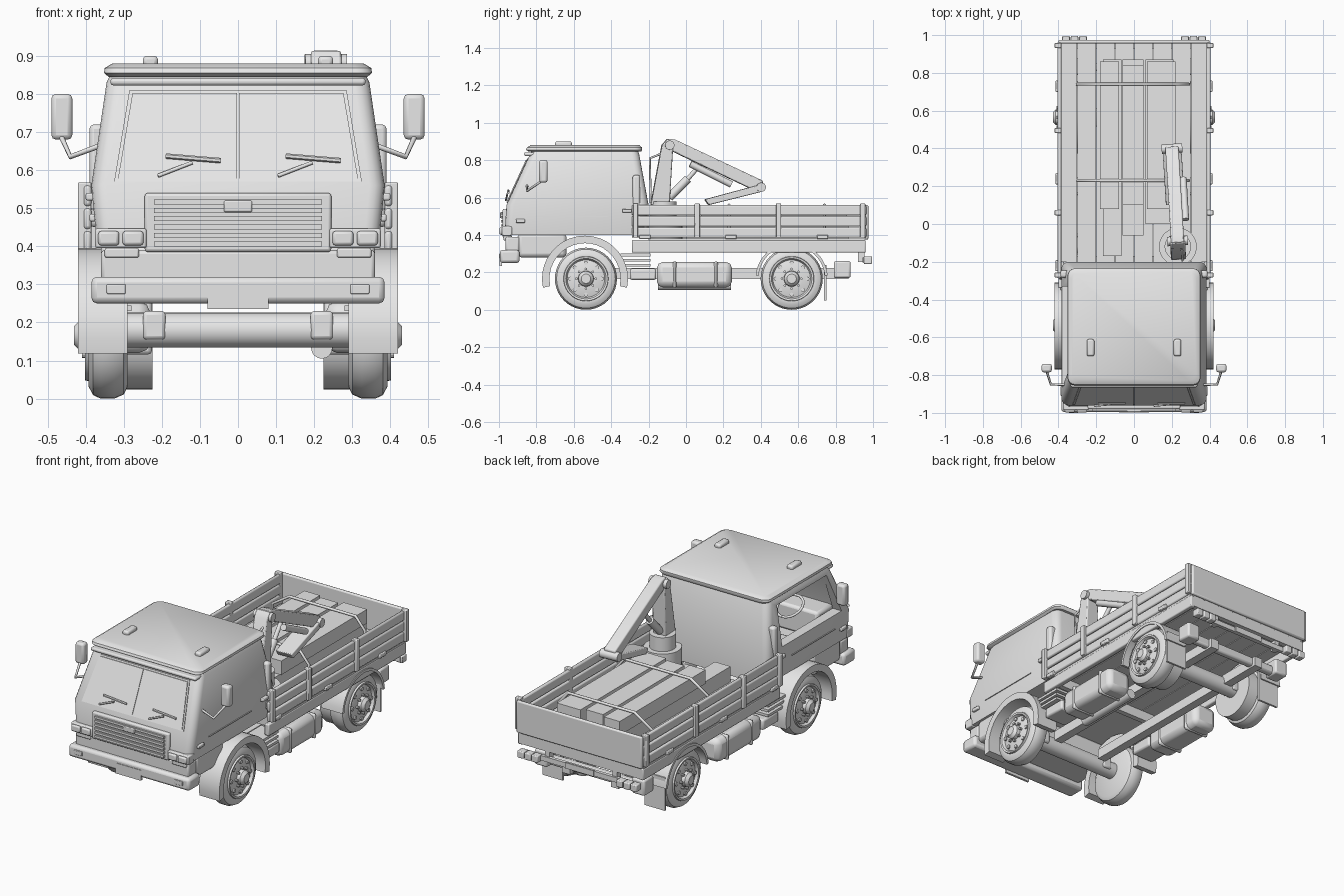
import bpy, bmesh, math
from mathutils import Vector

cube = bpy.data.objects.get("Cube")
if cube:
    bpy.data.objects.remove(cube)

grey = bpy.data.materials.new("light_grey")
grey.use_nodes = True
colour = (0.8, 0.8, 0.8, 1)
grey.diffuse_color = colour
grey.node_tree.nodes["Principled BSDF"].inputs["Base Color"].default_value = colour
made = []


def register(obj, mirror, bevel=0):
    bpy.context.collection.objects.link(obj)
    obj.data.materials.append(grey)
    if bevel:
        mod = obj.modifiers.new("rounding", "BEVEL")
        mod.width, mod.segments, mod.limit_method = bevel, 2, "ANGLE"
    if mirror:
        obj.modifiers.new("other_side", "MIRROR")
    return obj


def add(name, bm, mirror=False, bevel=0):
    bmesh.ops.recalc_face_normals(bm, faces=bm.faces)
    mesh = bpy.data.meshes.new(name)
    bm.to_mesh(mesh)
    bm.free()
    obj = register(bpy.data.objects.new(name, mesh), mirror, bevel)
    made.append(obj)
    return obj


def loft(name, rings, mirror=False, bevel=0):
    """Skin a list of closed rings and cap both ends."""
    bm = bmesh.new()
    loops = [[bm.verts.new(p) for p in ring] for ring in rings]
    for low, high in zip(loops, loops[1:]):
        for i in range(len(low)):
            j = (i + 1) % len(low)
            bm.faces.new((low[i], low[j], high[j], high[i]))
    bm.faces.new(loops[0])
    bm.faces.new(loops[-1])
    return add(name, bm, mirror, bevel)


def box(name, x, y, z, mirror=False, bevel=0):
    rings = [[(x[0], y[0], h), (x[1], y[0], h), (x[1], y[1], h), (x[0], y[1], h)] for h in z]
    return loft(name, rings, mirror, bevel)


def prism(name, profile, x, mirror=False, bevel=0):
    """Extrude a side profile of (y, z) points across x."""
    return loft(name, [[(w, y, z) for y, z in profile] for w in x], mirror, bevel)


def rod(name, start, end, radius, mirror=False, sides=16):
    a, b = Vector(start), Vector(end)
    bm = bmesh.new()
    bmesh.ops.create_cone(bm, cap_ends=True, segments=sides, radius1=radius,
                          radius2=radius, depth=(b - a).length)
    bm.transform((b - a).to_track_quat("Z", "Y").to_matrix().to_4x4())
    bmesh.ops.translate(bm, vec=(a + b) / 2, verts=bm.verts)
    return add(name, bm, mirror)


def tube(name, points, radius, mirror=False):
    curve = bpy.data.curves.new(name, "CURVE")
    curve.dimensions, curve.bevel_depth, curve.bevel_resolution = "3D", radius, 2
    curve.use_fill_caps = True
    spline = curve.splines.new("POLY")
    spline.points.add(len(points) - 1)
    for point, co in zip(spline.points, points):
        point.co = (*co, 1)
    return register(bpy.data.objects.new(name, curve), mirror)


def rounded(half, front, back, z, radius=0.04):
    """Rounded rectangle ring at height z."""
    ring = []
    corners = [(half, back, 0), (-half, back, 1), (-half, front, 2), (half, front, 3)]
    for x, y, quarter in corners:
        cx, cy = x - math.copysign(radius, x), y + (radius if y == front else -radius)
        for step in range(5):
            t = (quarter + step / 4) * math.pi / 2
            ring.append((cx + radius * math.cos(t), cy + radius * math.sin(t), z))
    return ring


def cut_out(obj, cutter):
    """Subtract the cutter for good and discard it."""
    cutter.hide_render = True
    mod = obj.modifiers.new("cut", "BOOLEAN")
    mod.operation, mod.object, mod.solver = "DIFFERENCE", cutter, "EXACT"
    bpy.context.view_layer.objects.active = obj
    bpy.ops.object.modifier_apply(modifier="cut")
    made.remove(cutter)
    bpy.data.objects.remove(cutter)


# Cab shell, hollowed, with an open window on one side
cab = loft("cab", [rounded(0.37, -0.97, -0.2, 0.4), rounded(0.385, -0.96, -0.2, 0.56),
                   rounded(0.345, -0.835, -0.25, 0.83), rounded(0.33, -0.82, -0.26, 0.86)])
cut_out(cab, prism("interior_cutter", [(-0.9, 0.45), (-0.88, 0.58), (-0.78, 0.815), (-0.3, 0.815), (-0.3, 0.45)],
                   (-0.325, 0.325)))
cut_out(cab, prism("window_cutter", [(-0.87, 0.58), (-0.78, 0.81), (-0.33, 0.81), (-0.33, 0.58)], (-0.6, -0.2)))
loft("roof", [rounded(0.34, -0.84, -0.24, 0.845), rounded(0.352, -0.855, -0.235, 0.855),
              rounded(0.35, -0.85, -0.235, 0.868), rounded(0.33, -0.83, -0.25, 0.88)])
box("sun_visor", (-0.335, 0.335), (-0.865, -0.8), (0.822, 0.842), bevel=0.008)
box("roof_marker", (0.21, 0.25), (-0.7, -0.61), (0.87, 0.9), True, 0.01)
box("cab_floor_panel", (-0.36, 0.36), (-0.9, -0.64), (0.28, 0.41), bevel=0.02)
box("dashboard", (-0.32, 0.32), (-0.89, -0.74), (0.45, 0.6), bevel=0.015)
box("seat_cushion", (0.07, 0.3), (-0.56, -0.33), (0.45, 0.53), True, 0.02)
box("seat_back", (0.07, 0.3), (-0.4, -0.33), (0.52, 0.72), True, 0.02)
bm = bmesh.new()
bmesh.ops.create_circle(bm, segments=24, radius=0.07)
wheel_points = [(v.co.x - 0.2, v.co.y - 0.66, 0.64 - v.co.y / 2) for v in bm.verts]
bm.free()
tube("steering_wheel", wheel_points + wheel_points[:1], 0.007)


# Windscreen plates follow the sloping front
def screen(name, bottom, top, low, high, lift, mirror=False):
    def at(x, z, out):
        return (x, -0.96 + (z - 0.56) * 0.463 - out, z)
    rings = [[at(bottom[0], low, o), at(bottom[1], low, o), at(top[1], high, o), at(top[0], high, o)]
             for o in (-0.001, lift)]
    loft(name, rings, mirror)


screen("windscreen_seal", (-0.325, 0.325), (-0.285, 0.285), 0.57, 0.81, 0.004)
screen("windscreen_glass", (0.003, 0.315), (0.003, 0.277), 0.578, 0.802, 0.008, True)
for shift in (0, 0.315):
    rod("wiper_arm", (shift - 0.21, -0.963, 0.585), (shift - 0.12, -0.955, 0.62), 0.005)
    rod("wiper_blade", (shift - 0.19, -0.95, 0.637), (shift - 0.045, -0.95, 0.625), 0.007, sides=6)

# Grille, lights and bumper
box("grille_frame", (-0.245, 0.245), (-0.98, -0.94), (0.385, 0.54), bevel=0.008)
for i in range(6):
    h = 0.4 + i * 0.022
    box("grille_bar", (-0.22, 0.22), (-0.99, -0.97), (h, h + 0.013))
box("grille_centre_plate", (-0.037, 0.037), (-0.995, -0.97), (0.49, 0.52), bevel=0.004)
box("headlight_frame", (0.24, 0.375), (-0.985, -0.93), (0.395, 0.447), True, 0.006)
for x in (0.248, 0.312):
    box("headlight_lens", (x, x + 0.055), (-0.998, -0.98), (0.402, 0.44), True, 0.008)
box("lower_lamp", (0.26, 0.35), (-0.975, -0.93), (0.37, 0.395), True, 0.005)
box("bumper_upper", (-0.36, 0.36), (-0.965, -0.89), (0.31, 0.39), bevel=0.01)
box("bumper_lower", (-0.385, 0.385), (-0.995, -0.89), (0.25, 0.32), bevel=0.015)
box("fog_lamp", (0.295, 0.345), (-1.0, -0.98), (0.275, 0.3), True, 0.003)
box("front_plate", (-0.08, 0.08), (-0.998, -0.985), (0.235, 0.295))

# Mirrors, stacks and small side details
box("mirror", (0.435, 0.49), (-0.785, -0.74), (0.68, 0.8), True, 0.012)
tube("mirror_arm", [(0.36, -0.85, 0.665), (0.44, -0.85, 0.635), (0.465, -0.77, 0.69)], 0.007, True)
box("air_stack", (0.345, 0.39), (-0.285, -0.245), (0.45, 0.72), True, 0.012)
box("side_indicator", (0.37, 0.39), (-0.91, -0.86), (0.465, 0.485), True, 0.005)
box("door_handle", (0.37, 0.4), (-0.34, -0.29), (0.52, 0.54), True, 0.005)
box("door_trim", (0.37, 0.384), (-0.81, -0.42), (0.495, 0.5), True)

# Wheels: lathed tyre and rim, with nuts and vent caps
wheel_profile = [(0.29, 0), (0.29, 0.135), (0.3, 0.155), (0.325, 0.166), (0.36, 0.166), (0.38, 0.157),
                 (0.392, 0.135), (0.392, 0.12), (0.402, 0.118), (0.4, 0.108), (0.385, 0.1),
                 (0.395, 0.06), (0.395, 0.042), (0.415, 0.04), (0.43, 0.025), (0.43, 0)]
for end, centre in (("front", -0.535), ("rear", 0.565)):
    bm = bmesh.new()
    verts = [bm.verts.new((x, 0, r)) for x, r in wheel_profile]
    edges = [bm.edges.new(pair) for pair in zip(verts, verts[1:])]
    bmesh.ops.spin(bm, geom=verts + edges, cent=(0, 0, 0), axis=(1, 0, 0), angle=math.tau, steps=40)
    bmesh.ops.remove_doubles(bm, verts=bm.verts, dist=0.0005)
    bmesh.ops.translate(bm, vec=(0, centre, 0.166), verts=bm.verts)
    add(end + "_wheel", bm, True)
    for i in range(8):
        c, s = math.cos(i * math.tau / 8), math.sin(i * math.tau / 8)
        for part, ring, size, out in (("nut", 0.052, 0.007, 0.41), ("vent", 0.085, 0.011, 0.397)):
            y, z = centre + ring * c, 0.166 + ring * s
            rod(end + "_wheel_" + part, (0.38, y, z), (out, y, z), size, True, 8)
    rod(end + "_axle", (-0.3, centre, 0.18), (0.3, centre, 0.18), 0.046, sides=24)
    box(end + "_spring_mount", (0.19, 0.25), (centre - 0.05, centre + 0.05), (0.155, 0.23), True, 0.01)
rod("rear_inner_wheel", (0.225, 0.565, 0.166), (0.3, 0.565, 0.166), 0.142, True, 40)


# Wheel arches
def arch(name, centre, inner, outer, x, first, last):
    angles = [math.radians(first + (last - first) * i / 20) for i in range(21)]
    profile = [(centre + outer * math.cos(a), 0.166 + outer * math.sin(a)) for a in angles]
    profile += [(centre + inner * math.cos(a), 0.166 + inner * math.sin(a)) for a in reversed(angles)]
    prism(name, profile, x, True)


arch("front_fender", -0.54, 0.19, 0.23, (0.29, 0.42), -12, 192)
arch("rear_fender", 0.565, 0.178, 0.193, (0.27, 0.405), 5, 175)
box("rear_mudflap", (0.26, 0.39), (0.738, 0.75), (0.05, 0.24), True)

# Chassis and underside equipment
box("chassis_rail", (0.13, 0.18), (-0.46, 0.87), (0.165, 0.222), True)
box("fuel_tank", (0.23, 0.38), (-0.155, 0.245), (0.12, 0.255), True, 0.03)
for y in (-0.07, 0.15):
    box("tank_strap", (0.226, 0.384), (y, y + 0.02), (0.116, 0.259), True, 0.03)
rod("air_cylinder", (0.22, -0.15, 0.133), (0.22, 0.24, 0.133), 0.028)
box("battery_box", (0.24, 0.38), (-0.3, -0.16), (0.16, 0.22), True, 0.01)
for i in range(3):
    h = 0.23 + i * 0.028
    box("side_step", (0.28, 0.39), (-0.35, -0.19), (h, h + 0.014), True)
box("underrun_bar", (-0.33, 0.33), (0.81, 0.85), (0.175, 0.225), bevel=0.01)
box("underrun_block", (0.27, 0.35), (0.79, 0.88), (0.17, 0.26), True, 0.01)
box("rear_light_bar", (-0.37, 0.37), (0.945, 0.965), (0.252, 0.28))
box("rear_plate", (-0.09, 0.09), (0.963, 0.972), (0.252, 0.285))
for x in (0.25, 0.295, 0.34):
    box("rear_light", (x, x + 0.04), (0.95, 0.995), (0.245, 0.285), True, 0.005)
box("light_bracket", (0.2, 0.23), (0.92, 0.955), (0.255, 0.33), True)

# Load bed: frame, floor boards, drop sides and posts
box("bed_side_rail", (0.37, 0.4), (-0.29, 0.96), (0.305, 0.372), True, 0.006)
for y in (-0.2, 0.93):
    box("bed_cross_beam", (-0.38, 0.38), (y, y + 0.03), (0.31, 0.37))
for i in range(8):
    x = (i - 4) * 0.1
    box("floor_board", (x + 0.002, x + 0.098), (-0.2, 0.955), (0.365, 0.382))
for i in range(3):
    h = 0.385 + i * 0.06
    box("side_plank", (0.385, 0.405), (-0.29, 0.965), (h, h + 0.055), True, 0.008)
for y in (-0.27, 0.06, 0.495, 0.945):
    box("side_post", (0.385, 0.42), (y - 0.014, y + 0.014), (0.385, 0.568), True, 0.004)
for y in (-0.22, 0.24, 0.73):
    box("side_latch", (0.39, 0.415), (y - 0.03, y + 0.03), (0.378, 0.4), True, 0.004)
box("tailgate", (-0.4, 0.4), (0.955, 0.975), (0.375, 0.56), bevel=0.008)

# Stacked timber and hold-down bars
for x, width, y in ((-0.165, 0.1, -0.17), (-0.06, 0.11, -0.06), (0.06, 0.15, 0.0)):
    box("lower_beam", (x, x + width), (y, 0.87), (0.382, 0.47))
for x, width, y in ((-0.18, 0.1, 0.08), (-0.06, 0.11, 0.1), (0.07, 0.15, 0.08)):
    box("upper_beam", (x, x + width), (y, 0.94 - y), (0.47, 0.55))
for y in (0.23, 0.74):
    tube("hold_down_bar", [(-0.3, y, 0.39), (-0.3, y, 0.49), (-0.19, y, 0.56), (0.23, y, 0.56),
                           (0.29, y, 0.49), (0.29, y, 0.39)], 0.008)

# Folded crane, turned slightly on its base
crane = [
    rod("crane_base", (0, -0.12, 0.38), (0, -0.12, 0.5), 0.1, sides=32),
    rod("crane_turret", (0, -0.12, 0.5), (0, -0.12, 0.58), 0.07, sides=32),
    prism("crane_mast", [(-0.19, 0.56), (-0.09, 0.56), (-0.07, 0.88), (-0.1, 0.915), (-0.13, 0.88)],
          (-0.04, 0.04), bevel=0.006),
    prism("crane_boom", [(-0.1, 0.915), (-0.06, 0.91), (0.41, 0.69), (0.41, 0.64), (0.36, 0.64), (-0.08, 0.85)],
          (-0.035, 0.035), bevel=0.006),
    prism("crane_jib", [(0.38, 0.665), (0.4, 0.63), (0.12, 0.56), (0.1, 0.59)], (-0.05, 0.05), bevel=0.005),
    rod("mast_pivot", (-0.055, -0.09, 0.88), (0.055, -0.09, 0.88), 0.025),
    rod("boom_pivot", (-0.055, 0.4, 0.655), (0.055, 0.4, 0.655), 0.025),
    rod("lift_cylinder", (0, -0.09, 0.6), (0, 0.01, 0.7), 0.022),
    rod("lift_piston", (0, 0.01, 0.7), (0, 0.08, 0.78), 0.012),
    rod("jib_cylinder", (0.05, 0.02, 0.78), (0.05, 0.24, 0.67), 0.018),
    tube("crane_hose", [(0.02, -0.19, 0.57), (0.02, -0.195, 0.81), (0.02, -0.12, 0.84)], 0.006),
]
for part in crane:
    part.location.x = 0.225
    part.rotation_euler.z = 0.06

# Smooth shading with sharp edges kept
bpy.ops.object.select_all(action="DESELECT")
for obj in made:
    obj.select_set(True)
bpy.context.view_layer.objects.active = cab
bpy.ops.object.shade_smooth_by_angle(angle=math.radians(35))
